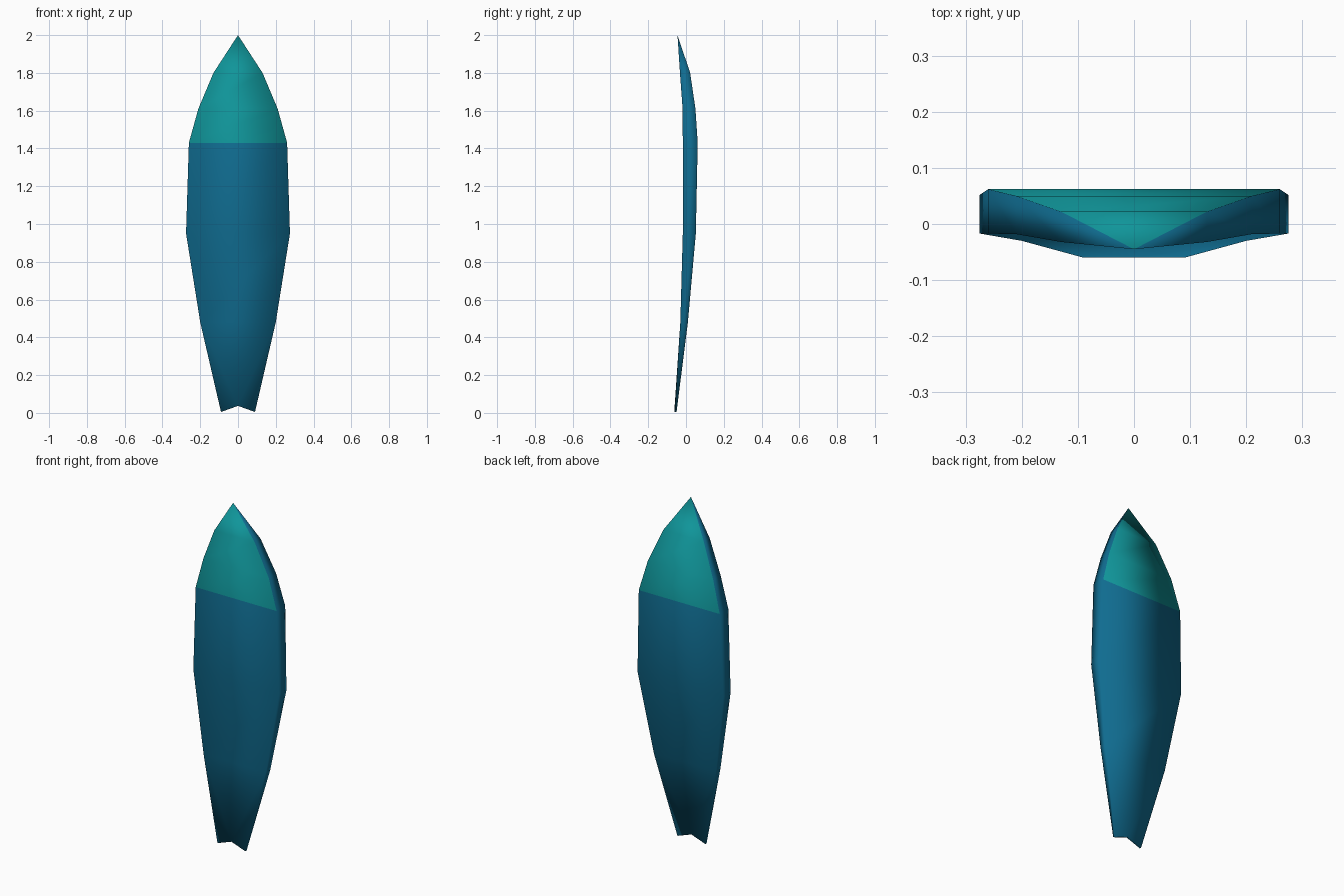
import bpy, bmesh

if "Cube" in bpy.data.objects:
    bpy.data.objects.remove(bpy.data.objects["Cube"])

def material(name, rgb):
    m = bpy.data.materials.new(name)
    m.diffuse_color = (*rgb, 1)
    m.use_nodes = True
    m.node_tree.nodes["Principled BSDF"].inputs["Base Color"].default_value = m.diffuse_color
    return m

blue = material("deep blue", (0.005, 0.15, 0.28))
teal = material("teal", (0.005, 0.30, 0.32))

# Outline stations: height, half width, front y, back y
stations = [
    (0.005, 0.09, -0.060, -0.050),
    (0.48, 0.20, -0.030, 0.010),
    (0.95, 0.275, -0.017, 0.052),
    (1.43, 0.26, -0.017, 0.062),
    (1.61, 0.21, -0.018, 0.050),
    (1.80, 0.13, -0.032, 0.022),
]
bm = bmesh.new()
rows = []
for z, w, f, b in stations:
    rows.append([bm.verts.new(p) for p in
                 ((-w, f, z), (w, f, z), (w, b, z), (-w, b, z))])
nose = bm.verts.new((0, -0.045, 2.0))
notch_front = bm.verts.new((0, -0.060, 0.037))
notch_back = bm.verts.new((0, -0.050, 0.037))

# Decks and rails; side 0 is front, 2 is back, 1 and 3 are rails
for i, (lo, hi) in enumerate(zip(rows, rows[1:])):
    for s in range(4):
        t = (s + 1) % 4
        if i == 0 and s in (0, 2):
            # Tail decks fan around the notch
            n = notch_front if s == 0 else notch_back
            bm.faces.new((lo[s], n, hi[s]))
            bm.faces.new((n, lo[t], hi[t]))
            bm.faces.new((n, hi[t], hi[s]))
            continue
        face = bm.faces.new((lo[s], lo[t], hi[t], hi[s]))
        face.material_index = int(i >= 3 and s in (0, 2))

# Pointed nose
for s in range(4):
    face = bm.faces.new((rows[-1][s], rows[-1][(s + 1) % 4], nose))
    face.material_index = int(s in (0, 2))

# Swallow tail end
t = rows[0]
bm.faces.new((t[0], t[3], notch_back, notch_front))
bm.faces.new((notch_front, notch_back, t[2], t[1]))

bmesh.ops.recalc_face_normals(bm, faces=bm.faces)
for f in bm.faces:
    f.smooth = True
mesh = bpy.data.meshes.new("surfboard")
bm.to_mesh(mesh)
bm.free()
mesh.materials.append(blue)
mesh.materials.append(teal)
board = bpy.data.objects.new("surfboard", mesh)
bpy.context.collection.objects.link(board)
